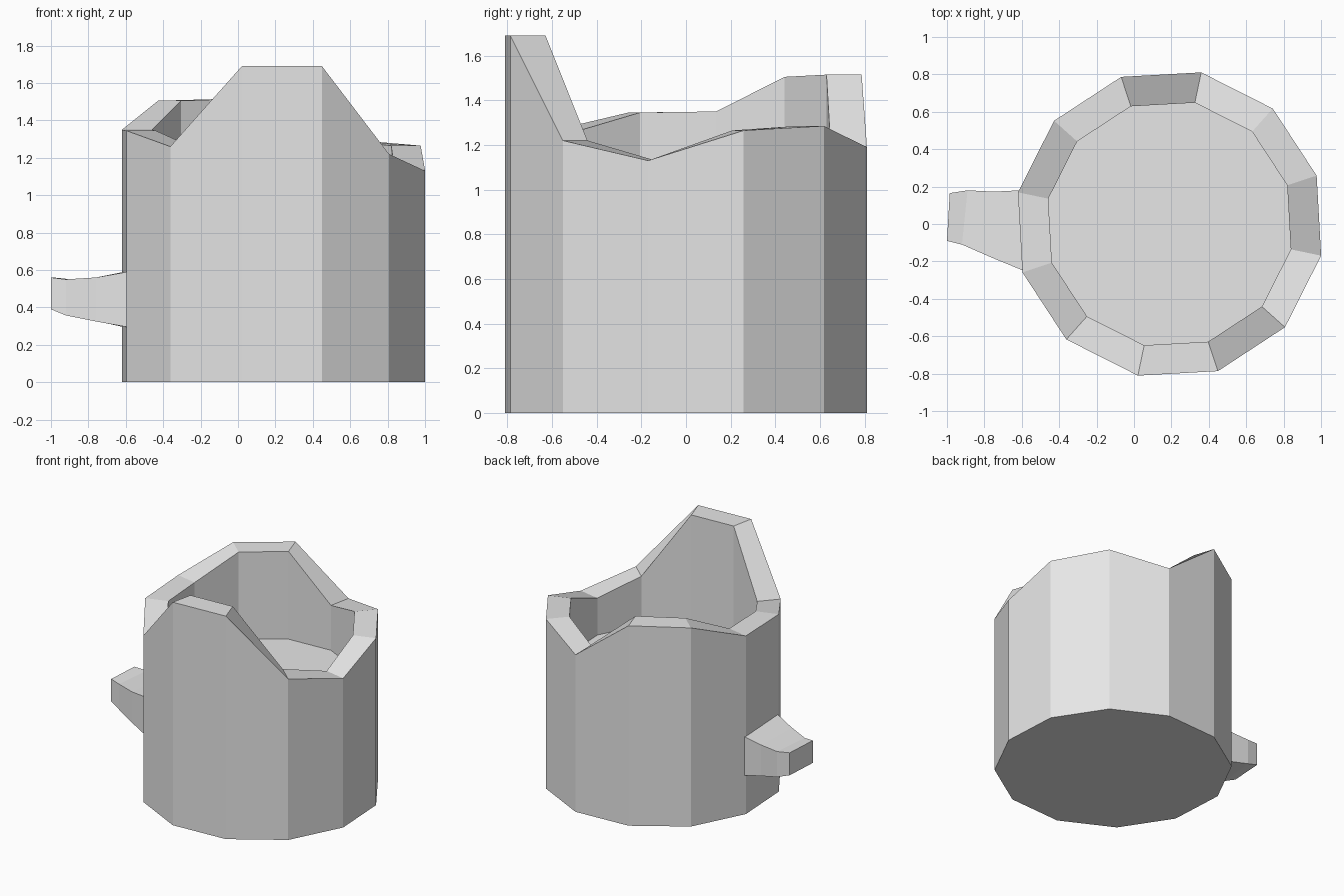
import bpy, bmesh
from math import cos, sin, radians

default_cube = bpy.data.objects.get("Cube")
if default_cube:
    bpy.data.objects.remove(default_cube, do_unlink=True)

# Single stone colour
stone = bpy.data.materials.new("stone_grey")
stone.use_nodes = True
grey = (0.8, 0.8, 0.8, 1)
stone.diffuse_color = grey
stone.node_tree.nodes["Principled BSDF"].inputs["Base Color"].default_value = grey


def make_object(name, bm):
    """Turn a bmesh into a flat shaded object with the stone material."""
    bmesh.ops.recalc_face_normals(bm, faces=bm.faces)
    mesh = bpy.data.meshes.new(name)
    bm.to_mesh(mesh)
    bm.free()
    mesh.materials.append(stone)
    obj = bpy.data.objects.new(name, mesh)
    bpy.context.collection.objects.link(obj)
    return obj


def loft(name, rings):
    """Bridge successive closed rings of points and cap both ends."""
    bm = bmesh.new()
    loops = [[bm.verts.new(point) for point in ring] for ring in rings]
    for lower, upper in zip(loops, loops[1:]):
        count = len(lower)
        for i in range(count):
            j = (i + 1) % count
            bm.faces.new((lower[i], lower[j], upper[j], upper[i]))
    bm.faces.new(loops[0])
    bm.faces.new(loops[-1])
    return make_object(name, bm)


# Hollow tower stump: twelve sides with a broken, uneven rim
CENTRE_X = 0.19
OUTER_RADIUS = 0.828
INNER_RADIUS = OUTER_RADIUS * 0.8
FLOOR_HEIGHT = 0.85
rim_heights = [1.265, 1.285, 1.19, 1.515, 1.505, 1.35,
               1.345, 1.26, 1.69, 1.69, 1.22, 1.13]


def wall_ring(radius, heights):
    ring = []
    for step, height in enumerate(heights):
        angle = radians(18.2 + 30 * step)
        ring.append((CENTRE_X + radius * cos(angle), radius * sin(angle), height))
    return ring


sides = len(rim_heights)
loft("hollow_tower_body", [
    wall_ring(OUTER_RADIUS, [0] * sides),
    wall_ring(OUTER_RADIUS, rim_heights),
    wall_ring(INNER_RADIUS, rim_heights),
    wall_ring(INNER_RADIUS, [FLOOR_HEIGHT] * sides),
])


# Tapering side stub: rectangular sections running outwards from the wall
def stub_section(x_front, x_back, front, back, bottom, top):
    return [(x_front, front, bottom), (x_back, back, bottom),
            (x_back, back, top), (x_front, front, top)]


loft("side_stub", [
    stub_section(-0.59, -0.61, -0.25, 0.18, 0.295, 0.59),
    stub_section(-0.76, -0.75, -0.18, 0.173, 0.325, 0.56),
    stub_section(-0.92, -0.89, -0.11, 0.18, 0.357, 0.55),
    stub_section(-1.0, -0.985, -0.09, 0.165, 0.39, 0.56),
])
